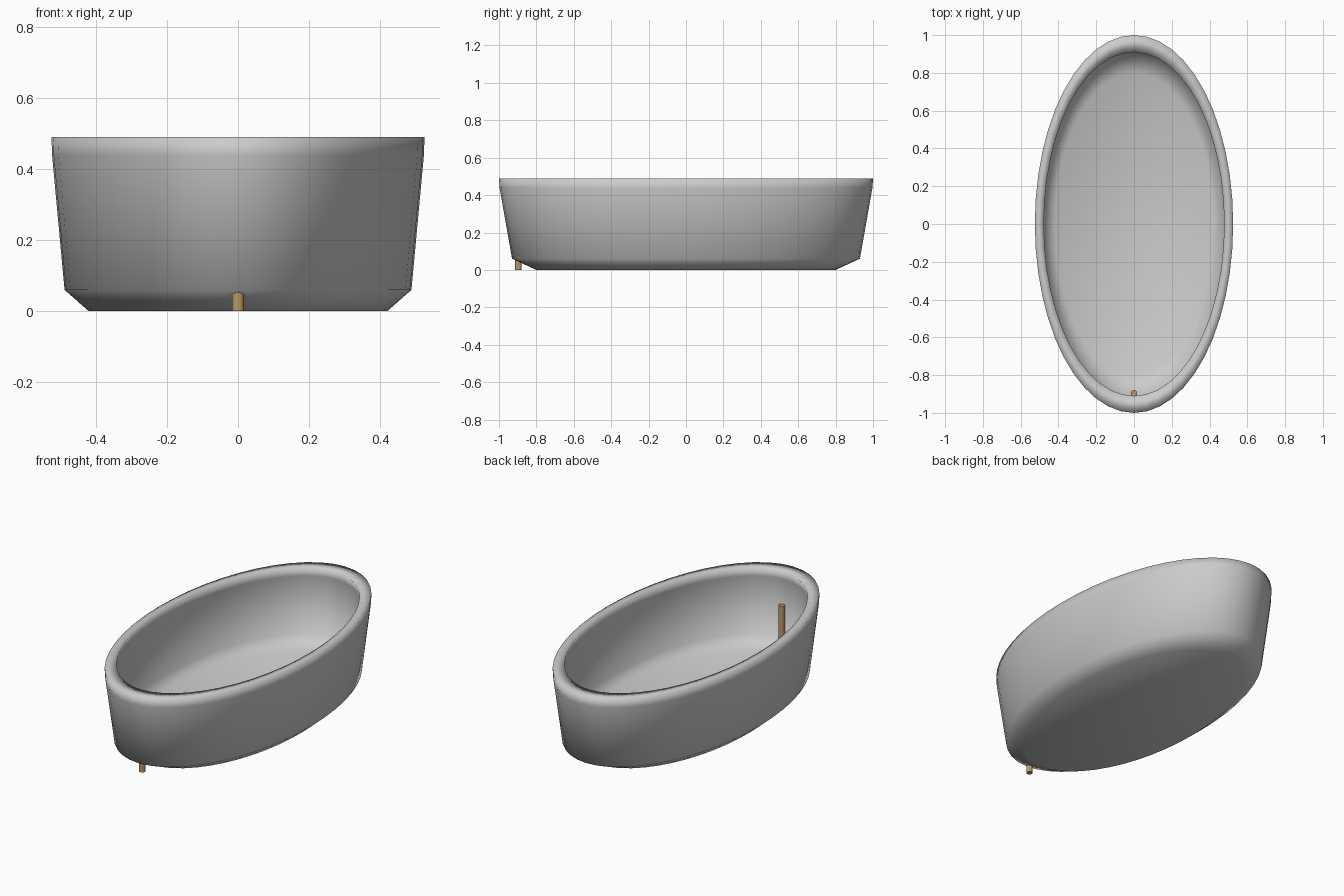
import bpy
import bmesh
import math

if "Cube" in bpy.data.objects:
    bpy.data.objects.remove(bpy.data.objects["Cube"])

SEGMENTS = 48
WIDTH_RATIO = 0.525


def finish(bm, name):
    bmesh.ops.recalc_face_normals(bm, faces=bm.faces)
    for f in bm.faces:
        f.smooth = True
    mesh = bpy.data.meshes.new(name)
    bm.to_mesh(mesh)
    bm.free()
    obj = bpy.data.objects.new(name, mesh)
    bpy.context.collection.objects.link(obj)
    return obj


# Tub shell: one profile (radius, height) swept around an ellipse
profile = [
    (0.80, 0.00), (0.93, 0.06), (0.997, 0.44), (1.00, 0.49),  # outside
    (0.91, 0.49), (0.925, 0.44), (0.91, 0.10), (0.80, 0.05),  # inside
]
bm = bmesh.new()
rings = []
for r, z in profile:
    ring = []
    for i in range(SEGMENTS):
        a = 2 * math.pi * i / SEGMENTS
        ring.append(bm.verts.new((WIDTH_RATIO * r * math.cos(a), r * math.sin(a), z)))
    rings.append(ring)
for lower, upper in zip(rings, rings[1:]):
    for i in range(SEGMENTS):
        j = (i + 1) % SEGMENTS
        bm.faces.new((lower[i], lower[j], upper[j], upper[i]))
# Underside and inner floor
bm.faces.new(rings[0])
bm.faces.new(rings[-1])
finish(bm, "tub_shell")

# Drain pipe standing at the front end, passing through the floor
bpy.ops.mesh.primitive_cylinder_add(vertices=16, radius=0.017, depth=0.30,
                                    location=(0, -0.896, 0.15))
pipe = bpy.context.object
pipe.name = "drain_pipe"
bpy.ops.object.shade_smooth_by_angle()
brass = bpy.data.materials.new("brass")
brass.diffuse_color = (0.50, 0.32, 0.13, 1)
brass.use_nodes = True
brass.node_tree.nodes["Principled BSDF"].inputs["Base Color"].default_value = brass.diffuse_color
pipe.data.materials.append(brass)
